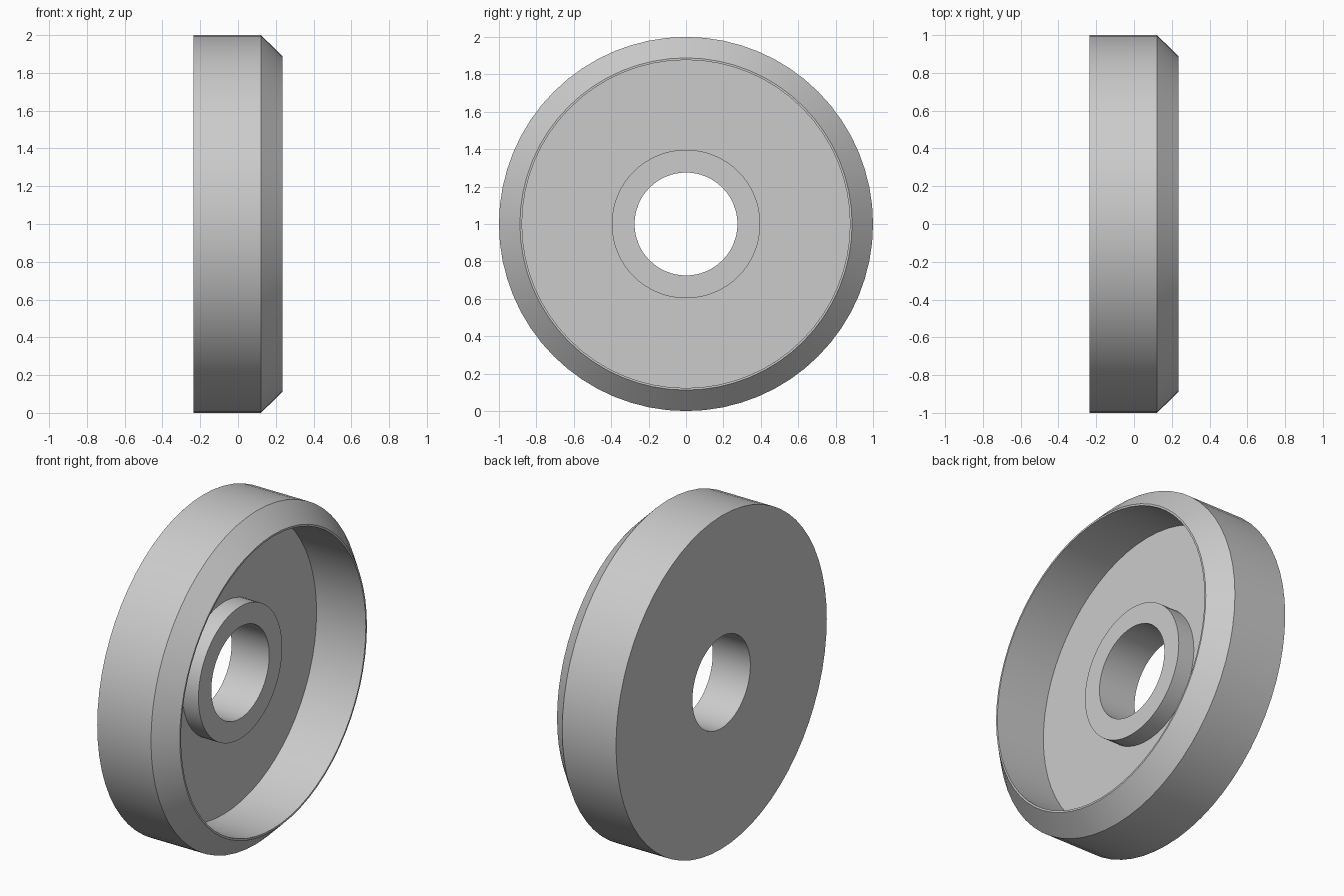
import bpy
import bmesh
import math
from mathutils import Matrix, Vector

cube = bpy.data.objects.get("Cube")
if cube:
    bpy.data.objects.remove(cube, do_unlink=True)

SEGMENTS = 64
BACK, FLOOR, HUB_TOP, CHAMFER, RIM = -0.235, -0.092, 0.015, 0.122, 0.235
BORE_R, HUB_R, WALL_R, LIP_R, OUTER_R = 0.275, 0.397, 0.877, 0.888, 1.0

# Cross-section as (position along axle, radius)
profile = [
    (BACK, BORE_R), (BACK, OUTER_R), (CHAMFER, OUTER_R),  # back and tread
    (RIM, LIP_R), (RIM, WALL_R),                          # chamfer and lip
    (HUB_TOP, WALL_R), (FLOOR, WALL_R),                   # recess wall
    (FLOOR, HUB_R), (HUB_TOP, HUB_R), (HUB_TOP, BORE_R),  # floor and hub
]

# Flat grey material
grey = bpy.data.materials.new("light_grey")
grey.use_nodes = True
colour = (0.6, 0.6, 0.6, 1)
grey.diffuse_color = colour
for node in grey.node_tree.nodes:
    if node.type == 'BSDF_PRINCIPLED':
        node.inputs["Base Color"].default_value = colour

# Revolve the closed cross-section around the x axis
bm = bmesh.new()
rings = []
for i in range(SEGMENTS):
    turn = Matrix.Rotation(math.tau * i / SEGMENTS, 3, 'X')
    rings.append([bm.verts.new(turn @ Vector((x, 0, r))) for x, r in profile])
for i, ring in enumerate(rings):
    after = rings[(i + 1) % SEGMENTS]
    for j in range(len(profile)):
        k = (j + 1) % len(profile)
        bm.faces.new((ring[j], ring[k], after[k], after[j]))
bmesh.ops.recalc_face_normals(bm, faces=bm.faces)

mesh = bpy.data.meshes.new("wheel_disc")
bm.to_mesh(mesh)
bm.free()
mesh.materials.append(grey)
wheel = bpy.data.objects.new("wheel_disc", mesh)
wheel.location.z = OUTER_R
bpy.context.collection.objects.link(wheel)

# Smooth round walls, crisp corners
bpy.ops.object.select_all(action='DESELECT')
wheel.select_set(True)
bpy.context.view_layer.objects.active = wheel
bpy.ops.object.shade_smooth_by_angle(angle=math.radians(30))
